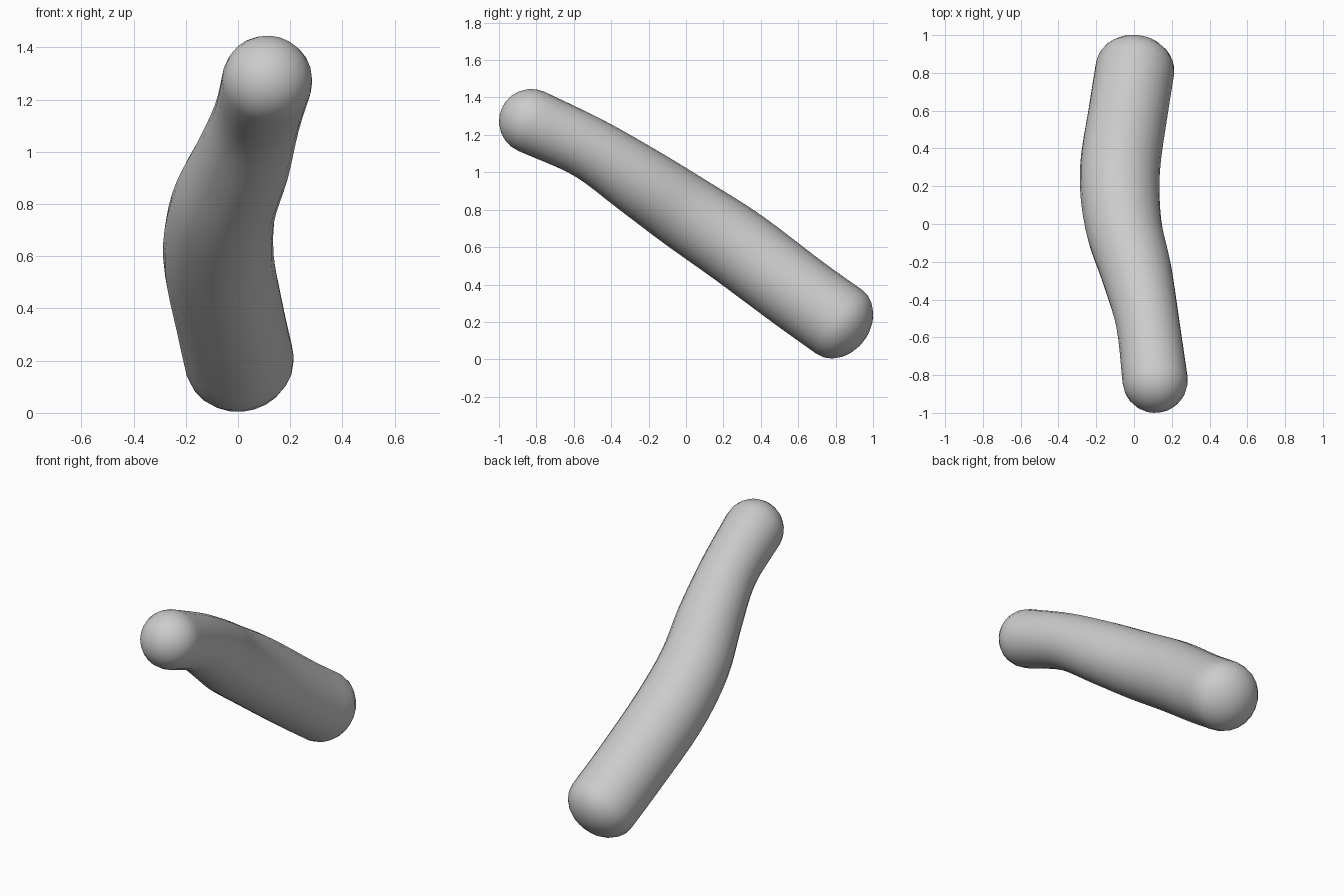
import bpy, bmesh, math
from mathutils import Vector

if "Cube" in bpy.data.objects:
    bpy.data.objects.remove(bpy.data.objects["Cube"])

SIDES = 24
# centre line from lower back end to upper front end: x, y, z, radius
PATH = [(0.005, 0.82, 0.20, 0.210), (-0.03, 0.60, 0.357, 0.210),
        (-0.075, 0.28, 0.597, 0.212), (-0.057, 0.0, 0.785, 0.203),
        (0.012, -0.25, 0.955, 0.188), (0.072, -0.52, 1.13, 0.168),
        (0.112, -0.828, 1.273, 0.173)]


def spline(points, steps):
    """Catmull-Rom samples through the points."""
    p = [Vector(q) for q in points]
    p = [2 * p[0] - p[1]] + p + [2 * p[-1] - p[-2]]
    out = []
    for i in range(1, len(p) - 2):
        a, b, c, d = p[i - 1:i + 3]
        for k in range(steps):
            t = k / steps
            out.append(0.5 * (2 * b + (c - a) * t + (2 * a - 5 * b + 4 * c - d) * t * t
                              + (3 * b - a - 3 * c + d) * t ** 3))
    return out + [p[-2]]


samples = spline(PATH, 4)
centres = [s.to_3d() for s in samples]
radii = [s.w for s in samples]
n = len(centres)
tangents = [(centres[min(i + 1, n - 1)] - centres[max(i - 1, 0)]).normalized() for i in range(n)]


# rounded end: rings shrinking to the tip
def cap(centre, out_dir, tangent, radius, length):
    return [(centre + out_dir * length * math.sin(a), tangent, radius * math.cos(a))
            for a in (math.radians(15 * k) for k in range(1, 6))]


rings = cap(centres[0], -tangents[0], tangents[0], radii[0], 0.165)[::-1]
rings += list(zip(centres, tangents, radii))
rings += cap(centres[-1], tangents[-1], tangents[-1], radii[-1], 0.172)

# loft the rings into one closed tube
bm = bmesh.new()
loops = []
for centre, tangent, radius in rings:
    up = Vector((1, 0, 0)).cross(tangent).normalized()
    side = tangent.cross(up)
    loops.append([bm.verts.new(centre + radius * (side * math.cos(a) + up * math.sin(a)))
                  for a in (2 * math.pi * k / SIDES for k in range(SIDES))])
for r0, r1 in zip(loops, loops[1:]):
    for k in range(SIDES):
        j = (k + 1) % SIDES
        bm.faces.new((r0[k], r0[j], r1[j], r1[k]))

# tip fans
for loop, tip in ((loops[0], centres[0] - tangents[0] * 0.165),
                  (loops[-1], centres[-1] + tangents[-1] * 0.172)):
    v = bm.verts.new(tip)
    for k in range(SIDES):
        bm.faces.new((loop[k], loop[(k + 1) % SIDES], v))
bmesh.ops.recalc_face_normals(bm, faces=bm.faces)

mesh = bpy.data.meshes.new("bent_sausage")
bm.to_mesh(mesh)
bm.free()
for f in mesh.polygons:
    f.use_smooth = True
bpy.context.collection.objects.link(bpy.data.objects.new("bent_sausage", mesh))
